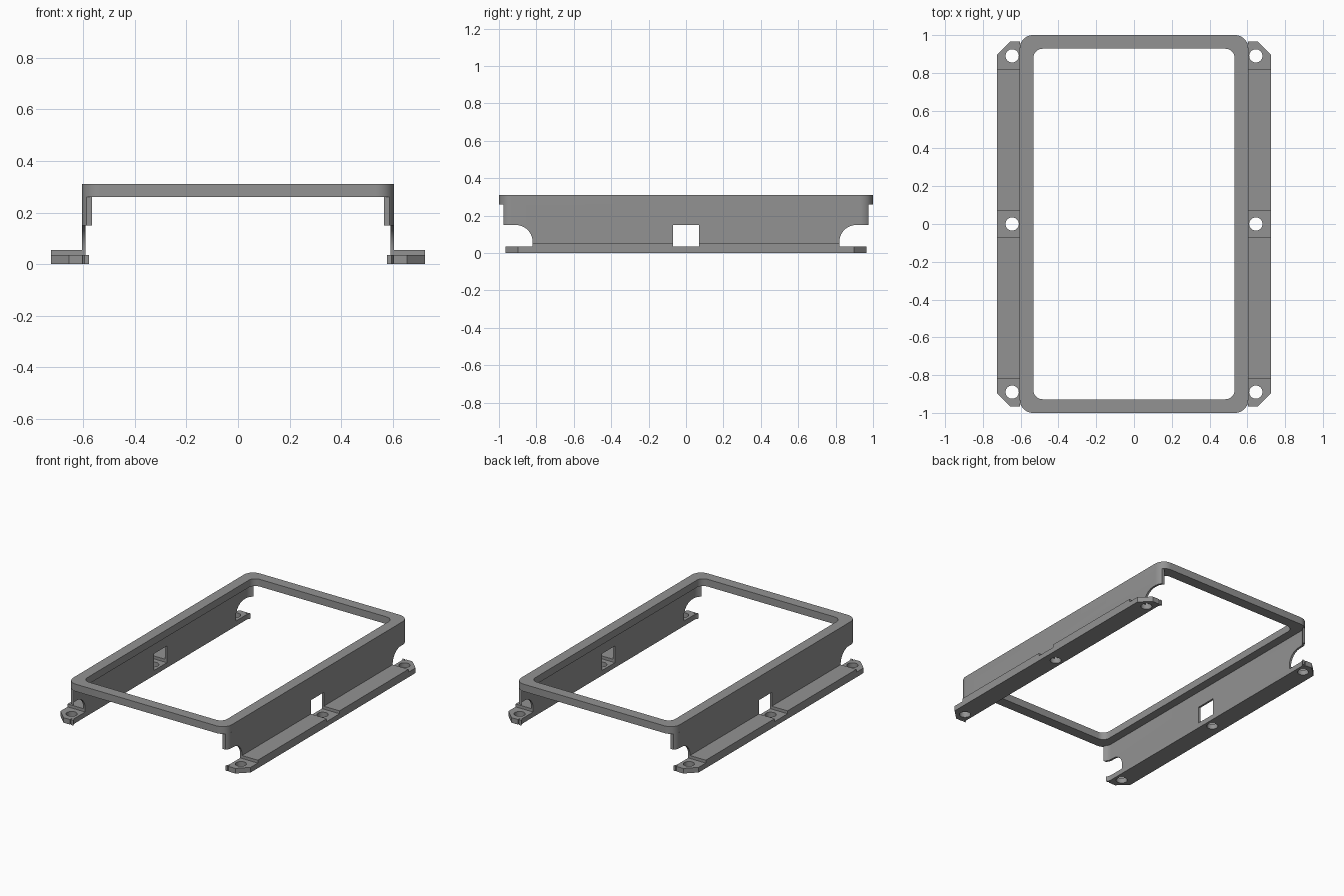
import bpy, bmesh, math
from mathutils import Vector

if "Cube" in bpy.data.objects:
    bpy.data.objects.remove(bpy.data.objects["Cube"])

grey = bpy.data.materials.new("mid grey")
grey.diffuse_color = (0.29, 0.29, 0.29, 1)
grey.use_nodes = True
grey.node_tree.nodes["Principled BSDF"].inputs["Base Color"].default_value = grey.diffuse_color


def finish(name, bm):
    bmesh.ops.recalc_face_normals(bm, faces=bm.faces)
    me = bpy.data.meshes.new(name)
    bm.to_mesh(me)
    bm.free()
    me.materials.append(grey)
    ob = bpy.data.objects.new(name, me)
    bpy.context.collection.objects.link(ob)
    return ob


def prism(name, pts, vec):
    """Extrude a closed planar outline along vec."""
    bm = bmesh.new()
    face = bm.faces.new([bm.verts.new(p) for p in pts])
    ext = bmesh.ops.extrude_face_region(bm, geom=[face])
    bmesh.ops.translate(bm, vec=Vector(vec),
                        verts=[g for g in ext["geom"] if isinstance(g, bmesh.types.BMVert)])
    return finish(name, bm)


def box(name, x0, x1, y0, y1, z0, z1):
    return prism(name, [(x0, y0, z0), (x1, y0, z0), (x1, y1, z0), (x0, y1, z0)], (0, 0, z1 - z0))


def arc(cx, cy, r, a0, a1, n=10):
    return [(cx + r * math.cos(a0 + (a1 - a0) * i / n),
             cy + r * math.sin(a0 + (a1 - a0) * i / n)) for i in range(n + 1)]


def activate(ob):
    bpy.ops.object.select_all(action='DESELECT')
    ob.select_set(True)
    bpy.context.view_layer.objects.active = ob


def cut(ob, cutters):
    for c in cutters:
        activate(ob)
        m = ob.modifiers.new("cut", 'BOOLEAN')
        m.operation, m.solver, m.object = 'DIFFERENCE', 'EXACT', c
        bpy.ops.object.modifier_apply(modifier=m.name)
        bpy.data.objects.remove(c)


def smooth(ob):
    activate(ob)
    bpy.ops.object.shade_smooth_by_angle(angle=math.radians(30))


def mirror_x(ob):
    activate(ob)
    ob.modifiers.new("mirror", 'MIRROR').use_mirror_merge = False
    bpy.ops.object.modifier_apply(modifier="mirror")


def rounded(hx, hy, r):
    pts = []
    for k, (sx, sy) in enumerate([(1, 1), (-1, 1), (-1, -1), (1, -1)]):
        pts += arc(sx * (hx - r), sy * (hy - r), r, k * math.pi / 2, (k + 1) * math.pi / 2)
    return pts


# Top frame: rounded rectangular ring
bm = bmesh.new()
loops = [[bm.verts.new((x, y, z)) for x, y in rounded(*dims)]
         for dims, z in [((0.605, 1.0, 0.07), 0.26), ((0.605, 1.0, 0.07), 0.31),
                         ((0.533, 0.928, 0.05), 0.31), ((0.533, 0.928, 0.05), 0.26)]]
n = len(loops[0])
for k in range(4):
    a, b = loops[k], loops[(k + 1) % 4]
    for i in range(n):
        j = (i + 1) % n
        bm.faces.new([a[i], a[j], b[j], b[i]])
smooth(finish("top_frame", bm))

# Side walls: thin strips whose ends follow the frame corners
outer = arc(0.535, 0.93, 0.07, 0, math.asin(0.046 / 0.07))
inner = arc(0.535, 0.93, 0.056, 0, math.asin(0.046 / 0.056))
half = outer + inner[::-1]
outline = ([(x, -y) for x, y in outer[::-1]] + outer
           + inner[::-1] + [(x, -y) for x, y in inner])
walls = prism("side_walls", [(x, y, 0) for x, y in outline], (0, 0, 0.26))

# Round-topped notches at the wall ends and a square window in the middle
profile = ([(1.1, -0.1), (0.965, -0.1), (0.965, 0.035), (0.82, 0.035)]
           + arc(0.91, 0.06, 0.09, math.pi, math.pi / 2) + [(1.1, 0.15)])
cutters = [prism("notch_cutter", [(0.45, s * y, z) for y, z in profile], (0.3, 0, 0))
           for s in (1, -1)]
cutters.append(box("window_cutter", 0.45, 0.75, -0.07, 0.07, 0.035, 0.15))
cut(walls, cutters)
mirror_x(walls)
smooth(walls)

# Mounting flanges with clipped outer corners
flange = prism("mounting_flanges",
               [(0.604, -0.965, 0), (0.655, -0.965, 0), (0.725, -0.897, 0),
                (0.725, 0.897, 0), (0.655, 0.965, 0), (0.604, 0.965, 0)], (0, 0, 0.055))

# Lowered pads and screw holes at both ends and the middle
cutters = [box("pad_cutter", 0.5, 0.8, y0, y1, 0.035, 0.1)
           for y0, y1 in [(-1.1, -0.82), (-0.07, 0.07), (0.82, 1.1)]]
for y in (-0.89, 0, 0.89):
    ring = arc(0.645, y, 0.035, 0, 2 * math.pi, 32)[:-1]
    cutters.append(prism("hole_cutter", [(px, py, -0.1) for px, py in ring], (0, 0, 0.3)))
cut(flange, cutters)
mirror_x(flange)
smooth(flange)
